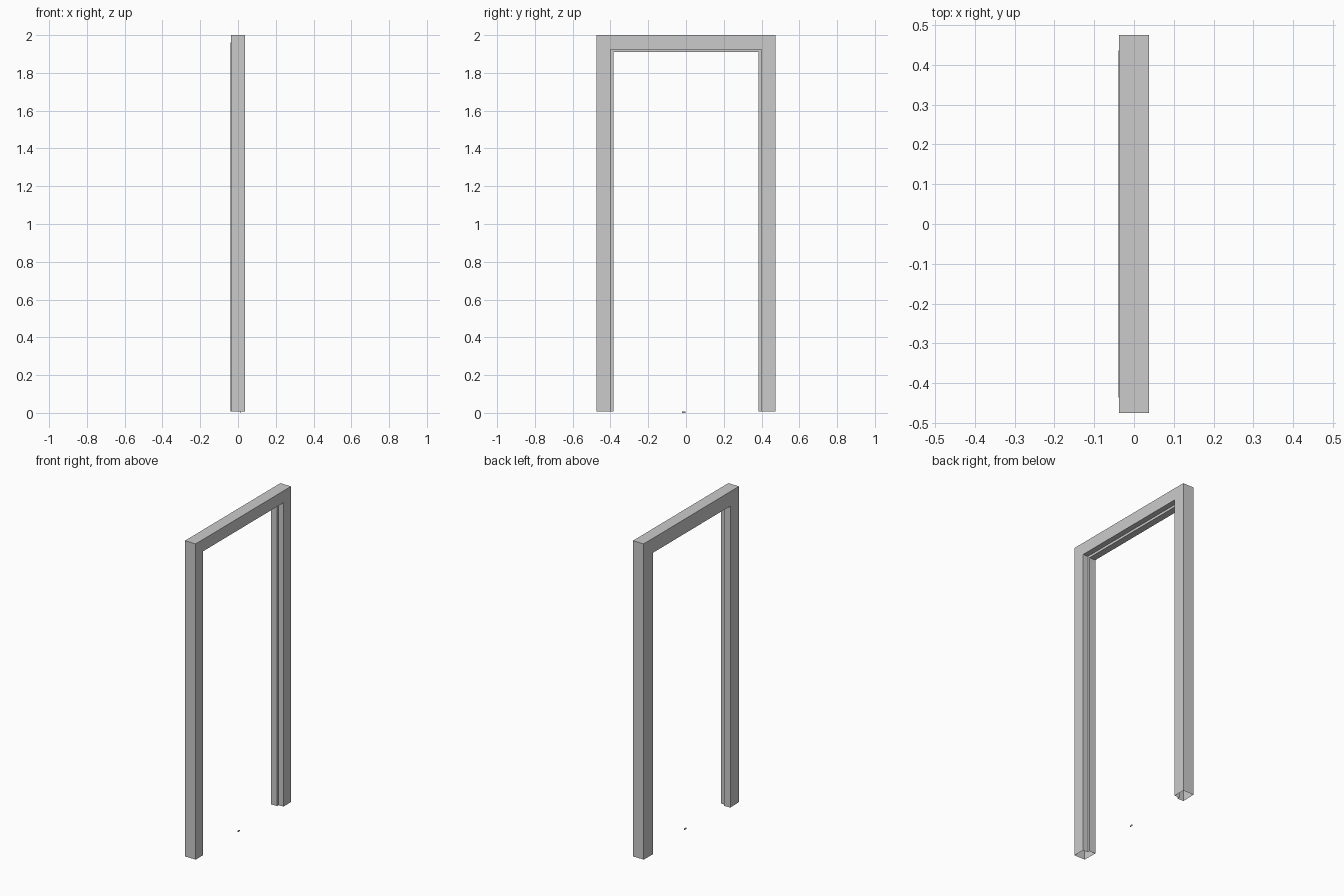
import bpy, bmesh

if "Cube" in bpy.data.objects:
    bpy.data.objects.remove(bpy.data.objects["Cube"])

HALF_W, TOP, BOTTOM = 0.475, 2.0, 0.008

# Rebated cross-section: (x, distance inward from the outer edge)
PROFILE = [(0.0375, 0.0), (0.0375, 0.075), (0.003, 0.075),
           (0.003, 0.09), (-0.0395, 0.09), (-0.0375, 0.0)]


def ring(bm, side, z_at):
    return [bm.verts.new((x, side * (HALF_W - d), z_at(d))) for x, d in PROFILE]


def finish(bm, name):
    bmesh.ops.recalc_face_normals(bm, faces=bm.faces[:])
    mesh = bpy.data.meshes.new(name)
    bm.to_mesh(mesh)
    bm.free()
    obj = bpy.data.objects.new(name, mesh)
    bpy.context.collection.objects.link(obj)
    return obj


# Door frame: profile swept up, across and down with mitred corners, feet open
bm = bmesh.new()
floor = lambda d: BOTTOM
mitre = lambda d: TOP - d
rings = [ring(bm, -1, floor), ring(bm, -1, mitre), ring(bm, 1, mitre), ring(bm, 1, floor)]
n = len(PROFILE)
for a, b in zip(rings, rings[1:]):
    for i in range(n):
        j = (i + 1) % n
        bm.faces.new((a[i], a[j], b[j], b[i]))
finish(bm, "door_frame")

# Tiny floor catch in the middle of the threshold
bm = bmesh.new()
bmesh.ops.create_cube(bm, size=1)
bmesh.ops.scale(bm, vec=(0.004, 0.018, 0.008), verts=bm.verts)
bmesh.ops.translate(bm, vec=(0.012, -0.011, 0.004), verts=bm.verts)
finish(bm, "floor_catch")
